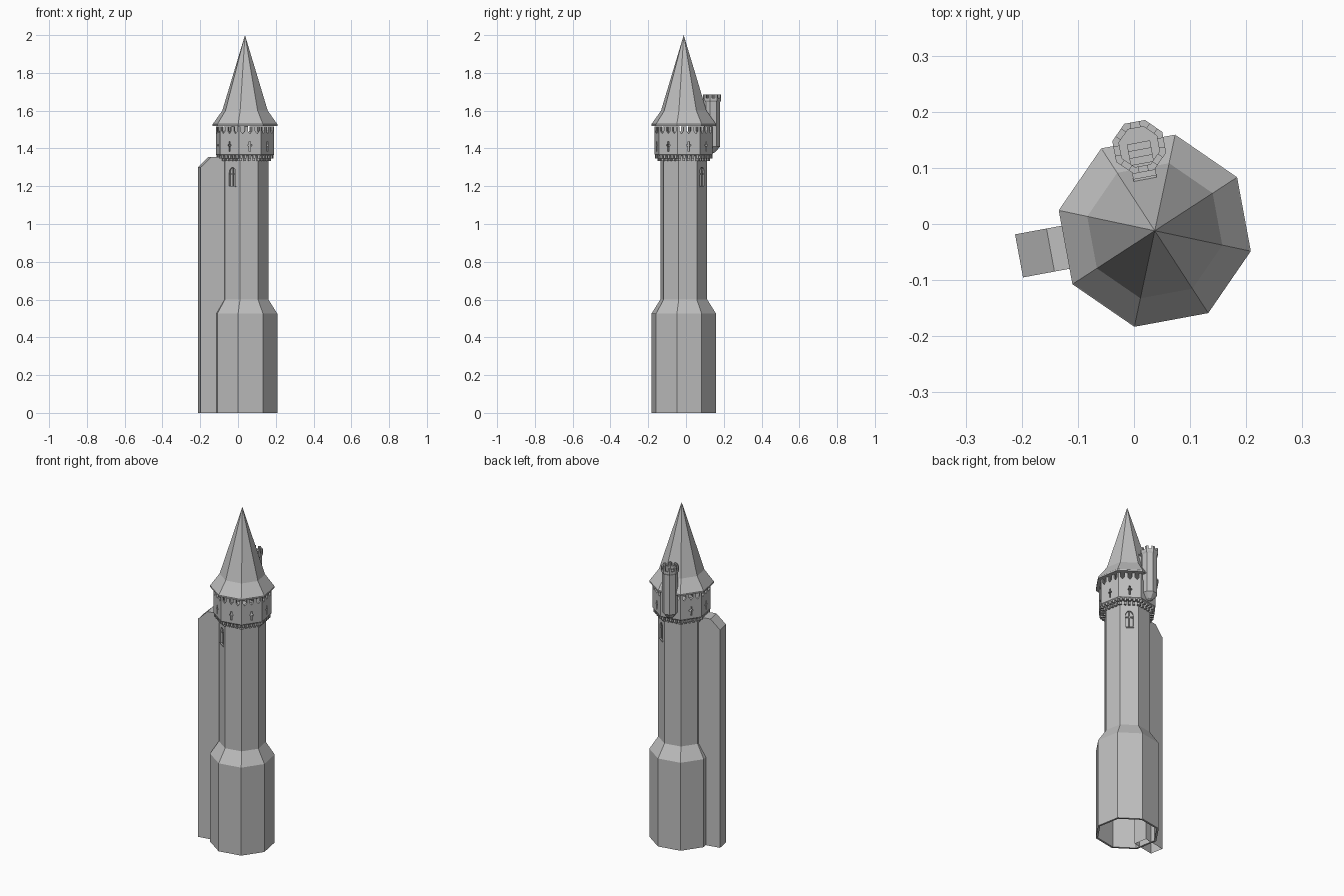
import bpy, bmesh, math
from mathutils import Vector

if "Cube" in bpy.data.objects:
    bpy.data.objects.remove(bpy.data.objects["Cube"], do_unlink=True)

stone = bpy.data.materials.new("grey stone")
stone.use_nodes = True
GREY = (0.52, 0.52, 0.52, 1)
stone.diffuse_color = GREY
stone.node_tree.nodes["Principled BSDF"].inputs["Base Color"].default_value = GREY

AXIS = Vector((0.037, -0.012, 0))
FACE = 10.5                                   # direction of the first flat side
SIDES = [FACE + 45 * i for i in range(8)]
APOTHEM = math.cos(math.pi / 8)


def radial(deg):
    return Vector((math.cos(math.radians(deg)), math.sin(math.radians(deg)), 0))


def tangent(deg):
    return radial(deg + 90)


TURRET = AXIS + radial(100.5) * 0.152


def finish(bm, name):
    bmesh.ops.remove_doubles(bm, verts=bm.verts, dist=1e-5)
    bmesh.ops.recalc_face_normals(bm, faces=bm.faces)
    mesh = bpy.data.meshes.new(name)
    bm.to_mesh(mesh)
    bm.free()
    mesh.materials.append(stone)
    obj = bpy.data.objects.new(name, mesh)
    bpy.context.collection.objects.link(obj)
    return obj


def revolve(name, profile, center=AXIS, closed=True):
    """Eight-sided lathe of (radius, height) points."""
    bm = bmesh.new()
    rings = [[bm.verts.new(center + radial(a + 22.5) * max(r, 1e-7) + Vector((0, 0, z)))
              for a in SIDES] for r, z in profile]
    pairs = list(zip(rings, rings[1:]))
    if closed:
        pairs.append((rings[-1], rings[0]))
    for low, high in pairs:
        for i in range(8):
            j = (i + 1) % 8
            bm.faces.new((low[i], low[j], high[j], high[i]))
    bmesh.ops.dissolve_degenerate(bm, dist=1e-5, edges=bm.edges)
    return finish(bm, name)


def add_prism(bm, outline, origin, u, w, w0, w1):
    """Extrude an outline drawn along u and z from w0 to w1 along w."""
    ends = [[bm.verts.new(origin + u * p + w * d + Vector((0, 0, z))) for p, z in outline]
            for d in (w0, w1)]
    faces = [bm.faces.new(ends[0]), bm.faces.new(ends[1][::-1])]
    for i in range(len(outline)):
        j = (i + 1) % len(outline)
        faces.append(bm.faces.new((ends[0][i], ends[0][j], ends[1][j], ends[1][i])))
    return faces


def wall_prism(bm, outline, deg, d0, d1, center=AXIS, shift=0):
    """Prism pointing straight out of the flat side that faces deg."""
    add_prism(bm, [(p + shift, z) for p, z in outline], center, tangent(deg), radial(deg), d0, d1)


def rect(half, z0, z1):
    return [(-half, z0), (half, z0), (half, z1), (-half, z1)]


def arch(half, z0, z1):
    spring = z1 - half * 1.5
    curve = [(half * math.cos(t * math.pi / 8), spring + half * 1.5 * math.sin(t * math.pi / 8))
             for t in range(9)]
    return [(-half, z0), (half, z0)] + curve


def cut(target, bm):
    cutter = finish(bm, "cutter")
    cutter.hide_render = True
    mod = target.modifiers.new("openings", "BOOLEAN")
    mod.operation, mod.solver, mod.object = "DIFFERENCE", "EXACT", cutter
    bpy.context.view_layer.objects.active = target
    bpy.ops.object.modifier_apply(modifier=mod.name)
    bpy.data.objects.remove(cutter, do_unlink=True)


# Hollow tower body, open underneath
WALL = 0.012
outer = [(0.175, 0), (0.175, 0.525), (0.127, 0.6), (0.127, 1.362)]
body = revolve("tower_body", outer + [(r - WALL, z) for r, z in reversed(outer)])

# Arched windows on two opposite sides of the shaft
WINDOWS = (SIDES[1], SIDES[5])
shaft = 0.127 * APOTHEM
bm = bmesh.new()
for a in WINDOWS:
    wall_prism(bm, arch(0.021, 1.2, 1.3), a, shaft - 0.03, shaft + 0.02)
cut(body, bm)

bm = bmesh.new()
for a in WINDOWS:
    wall_prism(bm, rect(0.028, 1.19, 1.31), a, shaft - 0.02, shaft - WALL)
    wall_prism(bm, rect(0.0025, 1.2, 1.297), a, shaft - WALL, shaft - 0.003)
    wall_prism(bm, rect(0.02, 1.262, 1.267), a, shaft - WALL, shaft - 0.004)
    wall_prism(bm, rect(0.024, 1.195, 1.201), a, shaft - 0.005, shaft + 0.004)
finish(bm, "window_panels")

# Side buttress with a sloped cap, open underneath
bm = bmesh.new()
faces = add_prism(bm, [(0.11, 0), (0.246, 0), (0.246, 1.3), (0.189, 1.355), (0.11, 1.355)],
                  AXIS, radial(SIDES[4]), tangent(SIDES[4]), -0.039, 0.039)
bm.faces.remove(faces[2])
finish(bm, "buttress")

# Gallery parapet and floor
gallery = revolve("gallery", [(0, 1.36), (0.15, 1.36), (0.157, 1.368), (0.157, 1.517),
                              (0.143, 1.517), (0.143, 1.372), (0, 1.372)], closed=False)
g = 0.157 * APOTHEM
loop_hole = [(-0.004, 1.385), (0.004, 1.385), (0.004, 1.412), (0.011, 1.412), (0.011, 1.421),
             (0.004, 1.421), (0.004, 1.438), (-0.004, 1.438), (-0.004, 1.421),
             (-0.011, 1.421), (-0.011, 1.412), (-0.004, 1.412)]
notch = [(-0.011, 1.492), (0, 1.478), (0.011, 1.492), (0.011, 1.54), (-0.011, 1.54)]
bm = bmesh.new()
for a in SIDES:
    if a != SIDES[2]:
        wall_prism(bm, loop_hole, a, g - 0.03, g + 0.02)
    for s in (-0.039, 0, 0.039):
        wall_prism(bm, notch, a, g - 0.02, g + 0.01, shift=s)
cut(gallery, bm)

# Stepped corbels carrying the gallery
bm = bmesh.new()
for a in SIDES:
    for k in range(5):
        s = (k - 2) * 0.0235
        wall_prism(bm, rect(0.006, 1.333, 1.349), a, shaft - 0.005, shaft + 0.013, shift=s)
        wall_prism(bm, rect(0.006, 1.347, 1.364), a, shaft - 0.005, g - 0.001, shift=s)
finish(bm, "corbels")

# Spire with flared eaves
revolve("spire_roof", [(0, 2.0), (0.123, 1.6), (0.173, 1.531), (0.175, 1.529), (0.175, 1.52),
                       (0, 1.52)], closed=False)

# Stair turret on the back side
turret = revolve("turret", [(0, 1.372), (0.018, 1.38), (0.044, 1.41), (0.044, 1.645),
                            (0.049, 1.655), (0.049, 1.686), (0.037, 1.686), (0.037, 1.6),
                            (0, 1.6)], TURRET, closed=False)
bm = bmesh.new()
t = 0.049 * APOTHEM
for a in SIDES:
    wall_prism(bm, rect(0.008, 1.668, 1.7), a, t - 0.02, t + 0.01, TURRET)
cut(turret, bm)

# Steps leading from the spire down into the turret
bm = bmesh.new()
for k in range(6):
    start = 0.085 + k * 0.0125
    wall_prism(bm, rect(0.021, 1.58, 1.672 - k * 0.011), SIDES[2], start, start + 0.0125)
finish(bm, "turret_steps")
